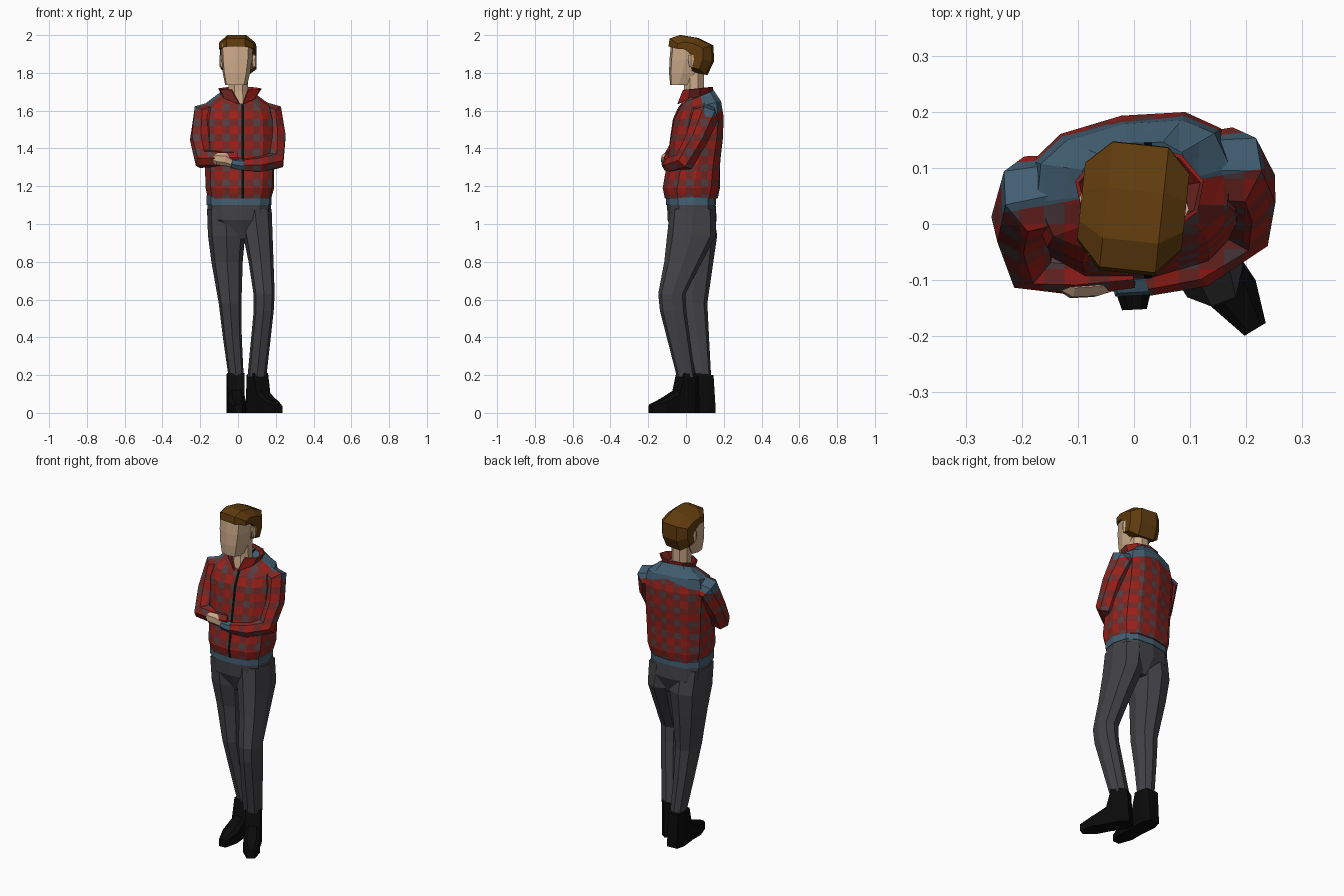
import bpy, bmesh, math
from mathutils import Vector

if "Cube" in bpy.data.objects:
    bpy.data.objects.remove(bpy.data.objects["Cube"])


def mat(name, r, g, b):
    m = bpy.data.materials.new(name)
    m.diffuse_color = (r, g, b, 1)
    m.use_nodes = True
    m.node_tree.nodes["Principled BSDF"].inputs["Base Color"].default_value = m.diffuse_color
    return m


RED = mat("plaid red", 0.34, 0.014, 0.010)
DARKRED = mat("plaid dark red", 0.18, 0.022, 0.018)
GREY = mat("plaid grey", 0.09, 0.052, 0.058)
BLUE = mat("denim blue", 0.055, 0.115, 0.17)
TROUSER = mat("charcoal", 0.056, 0.055, 0.062)
BLACK = mat("black", 0.003, 0.003, 0.003)
SKIN = mat("skin", 0.60, 0.40, 0.25)
HAIR = mat("brown hair", 0.115, 0.044, 0.004)
PLAID = [RED, DARKRED, GREY, BLUE, BLACK]


def loft(name, rings, mats, caps=True, closed=True):
    """Skin a list of equal-length point rings into one object."""
    bm = bmesh.new()
    rs = [[bm.verts.new(p) for p in r] for r in rings]
    n = len(rs[0])
    for a, b in zip(rs, rs[1:]):
        for i in range(n if closed else n - 1):
            j = (i + 1) % n
            bm.faces.new((a[i], a[j], b[j], b[i]))
    if caps:
        bm.faces.new(rs[0][::-1])
        bm.faces.new(rs[-1])
    bmesh.ops.recalc_face_normals(bm, faces=bm.faces)
    me = bpy.data.meshes.new(name)
    bm.to_mesh(me)
    bm.free()
    for m in mats:
        me.materials.append(m)
    ob = bpy.data.objects.new(name, me)
    bpy.context.collection.objects.link(ob)
    return ob


def ring(cx, cy, z, rx, ry, n=8, yaw=0, p=0.8, tilt=0):
    """Horizontal rounded-box ring."""
    out = []
    c0, s0 = math.cos(math.radians(yaw)), math.sin(math.radians(yaw))
    for i in range(n):
        a = 2 * math.pi * i / n
        c, s = math.cos(a), math.sin(a)
        x = rx * math.copysign(abs(c) ** p, c)
        y = ry * math.copysign(abs(s) ** p, s)
        out.append((cx + x * c0 - y * s0, cy + x * s0 + y * c0, z + tilt * y))
    return out


def limb(name, path, mats, n=7, flat=1.0):
    """Tube along (x, y, z, radius) points."""
    pts = [Vector(p[:3]) for p in path]
    u, rings = Vector((0, 0, 1)), []
    for i, p in enumerate(pts):
        t = Vector()
        if i:
            t += (p - pts[i - 1]).normalized()
        if i < len(pts) - 1:
            t += (pts[i + 1] - p).normalized()
        t.normalize()
        u = (u - t * u.dot(t)).normalized()
        v = t.cross(u)
        r = path[i][3]
        rings.append([p + r * (math.cos(a) * u + flat * math.sin(a) * v)
                      for a in (2 * math.pi * k / n for k in range(n))])
    return loft(name, rings, mats)


PERIOD, STRIPE = 0.08, 0.036


def in_stripe(v):
    return (v % PERIOD) < STRIPE


def plaid(ob, zipper=False):
    """Cut the stripes into the faces, then colour by position and direction."""
    bm = bmesh.new()
    bm.from_mesh(ob.data)

    def cut(co, no):
        bmesh.ops.bisect_plane(bm, geom=bm.verts[:] + bm.edges[:] + bm.faces[:],
                               plane_co=co, plane_no=no, dist=1e-5)

    for ax, lo, hi in ((0, -4, 4), (1, -3, 3), (2, 14, 22)):
        no = Vector((0, 0, 0))
        no[ax] = 1
        for k in range(lo, hi + 1):
            for d in (0, STRIPE):
                cut(no * (k * PERIOD + d), no)
    cut((0, 0.06, 0), (-0.17, 1, 0))
    for s in (-1, 1):
        cut((0, 0, 1.635), (0.3 * s, 0, 1))
    if zipper:
        cut((0.018, 0, 0), (1, 0, 0))
        cut((0.032, 0, 0), (1, 0, 0))
    bm.normal_update()
    for f in bm.faces:
        c, n = f.calc_center_median(), f.normal
        d = max(range(3), key=lambda i: abs(n[i]))
        a, b = [c[i] for i in range(3) if i != d]
        f.material_index = in_stripe(a) + in_stripe(b)
        # shoulder yoke
        if c.z > 1.635 - 0.3 * abs(c.x) and c.y - 0.17 * c.x > 0.06:
            f.material_index = 3
        if zipper and 0.018 < c.x < 0.032 and n.y < -0.3:
            f.material_index = 4
    bm.to_mesh(ob.data)
    bm.free()


# jacket body
T = [(0.008, 0.028, 1.135, 0.168, 0.14, 4, 0), (0.01, 0.028, 1.19, 0.182, 0.152, 5, 0),
     (0.008, 0.04, 1.32, 0.185, 0.142, 7, 0), (0.004, 0.055, 1.45, 0.188, 0.138, 9, 0),
     (0.0, 0.065, 1.56, 0.19, 0.13, 10, 0.05), (0.0, 0.07, 1.63, 0.175, 0.11, 10, 0.2),
     (0.005, 0.065, 1.68, 0.1, 0.08, 10, 0.4)]
torso = loft("jacket_body", [ring(*t[:5], n=12, yaw=t[5], p=0.75, tilt=t[6]) for t in T], PLAID)
plaid(torso, True)

# folded sleeves
plaid(limb("sleeve_right_side",
           [(0.1, 0.095, 1.59, 0.066), (0.175, 0.1, 1.57, 0.074), (0.196, 0.06, 1.46, 0.062),
            (0.194, -0.005, 1.335, 0.056), (0.11, -0.07, 1.315, 0.046), (0.02, -0.095, 1.312, 0.034)], PLAID))
plaid(limb("sleeve_left_side",
           [(-0.1, 0.06, 1.59, 0.066), (-0.18, 0.05, 1.57, 0.074), (-0.196, 0.0, 1.45, 0.06),
            (-0.182, -0.065, 1.345, 0.058), (-0.1, -0.085, 1.345, 0.042), (0.0, -0.08, 1.35, 0.034)], PLAID))

# cuff and visible hand
limb("cuff", [(0.03, -0.096, 1.312, 0.031), (-0.035, -0.103, 1.322, 0.027)], [BLUE])
limb("hand", [(-0.025, -0.104, 1.322, 0.022), (-0.07, -0.113, 1.342, 0.034),
              (-0.11, -0.116, 1.345, 0.032), (-0.14, -0.108, 1.352, 0.012)], [SKIN], n=6, flat=0.55)

# open collar, gap at the front
low, high = [], []
for i in range(9):
    a = math.radians(-68 + i * 316 / 8)
    low.append((0.008 + 0.085 * math.cos(a), 0.055 + 0.078 * math.sin(a), 1.675 + 0.025 * math.sin(a)))
    high.append((0.01 + 0.11 * math.cos(a), 0.06 + 0.075 * math.sin(a), 1.718 + 0.008 * math.sin(a)))
low[0] = (0.024, -0.04, 1.635)
low[-1] = (0.01, -0.04, 1.635)
collar = loft("collar", [low, high], PLAID, caps=False, closed=False)
sol = collar.modifiers.new("thickness", "SOLIDIFY")
sol.thickness = 0.008
for k, f in enumerate(collar.data.polygons):
    f.material_index = k % 2

# neck, face and ears
limb("neck", [(0.005, 0.035, 1.61, 0.064), (0.002, 0.042, 1.7, 0.056), (0.0, 0.042, 1.83, 0.056)], [SKIN], n=8)
HY = -6
H = [(-0.01, -0.032, 1.735, 0.058, 0.052), (-0.008, -0.012, 1.80, 0.073, 0.078),
     (-0.006, 0.002, 1.87, 0.082, 0.09), (-0.006, 0.01, 1.955, 0.087, 0.09)]
loft("face", [ring(*h, n=8, yaw=HY, p=0.65) for h in H], [SKIN])
for s in (-1, 1):
    loft("ear", [ring(s * 0.086, 0.036 - s * 0.009, z, 0.012, r, n=6, yaw=HY)
                 for z, r in ((1.83, 0.008), (1.87, 0.018), (1.895, 0.014))], [SKIN])

# hair: side profile swept across the head
prof = [(-0.088, 1.94), (-0.082, 1.982), (-0.03, 2.0), (0.06, 1.985), (0.142, 1.945),
        (0.143, 1.86), (0.11, 1.79), (0.04, 1.805), (0.03, 1.9), (-0.02, 1.935)]
rings = []
cy, sy = math.cos(math.radians(HY)), math.sin(math.radians(HY))
for x, k in ((-0.095, 0.6), (-0.05, 1), (0.05, 1), (0.092, 0.6)):
    r = []
    for y, z in prof:
        y = 0.035 + (y - 0.035) * k
        z = 1.91 + (z - 1.91) * (k if z > 1.91 else 0.4 + 0.6 * k)
        r.append((-0.003 + x * cy - y * sy, x * sy + y * cy, z))
    rings.append(r)
loft("hair", rings, [HAIR])

# shirt hem and trousers
loft("shirt_hem", [ring(0.006, 0.027, z, 0.172, 0.133, n=12, yaw=4, p=0.75) for z in (1.1, 1.15)], [BLUE])
loft("pelvis", [ring(0.006, 0.027, 1.12, 0.169, 0.129, n=12, yaw=4, p=0.75),
                ring(0.009, 0.033, 1.02, 0.166, 0.130, n=12, yaw=4, p=0.75),
                ring(0.025, 0.035, 0.92, 0.07, 0.09, n=12, yaw=4, p=0.75)], [TROUSER])
LEGS = {
    "trouser_leg_left": [(-0.066, 0.025, 1.08, 0.098, 0.115), (-0.061, 0.04, 0.94, 0.098, 0.125),
                         (-0.058, 0.045, 0.8, 0.083, 0.1),
                         (-0.042, 0.035, 0.58, 0.06, 0.078), (-0.03, 0.06, 0.4, 0.05, 0.062),
                         (-0.01, 0.088, 0.19, 0.04, 0.045)],
    "trouser_leg_right": [(0.088, 0.035, 1.08, 0.09, 0.12), (0.105, 0.03, 0.94, 0.078, 0.13),
                          (0.122, -0.015, 0.8, 0.066, 0.1),
                          (0.138, -0.075, 0.63, 0.056, 0.072), (0.136, -0.068, 0.54, 0.053, 0.07),
                          (0.1, 0.0, 0.19, 0.05, 0.048)]}
for name, rows in LEGS.items():
    loft(name, [ring(*r, n=8, p=0.75) for r in rows], [TROUSER])

# boots: sections from heel to toe
B = [(0.06, 0.032, 0.04), (0.05, 0.034, 0.2), (0.02, 0.047, 0.205), (-0.04, 0.045, 0.21),
     (-0.07, 0.042, 0.12), (-0.15, 0.046, 0.075), (-0.225, 0.022, 0.045)]
for name, bx, by, yaw, k in (("boot_left", -0.012, 0.09, 3, 1.08), ("boot_right", 0.1, 0.005, 31, 1.0)):
    c, s = math.cos(math.radians(yaw)), math.sin(math.radians(yaw))
    rings = []
    for y, w, h in B:
        sec = [(-w, 0), (w, 0), (w, h * 0.8), (w * 0.55, h), (-w * 0.55, h), (-w, h * 0.8)]
        if h > 0.19:
            sec = [(-w, 0), (w, 0), (w, h), (w * 0.55, h), (-w * 0.55, h), (-w, h)]
        rings.append([(bx + x * c - y * k * s, by + x * s + y * k * c, z) for x, z in sec])
    loft(name, rings, [BLACK])
